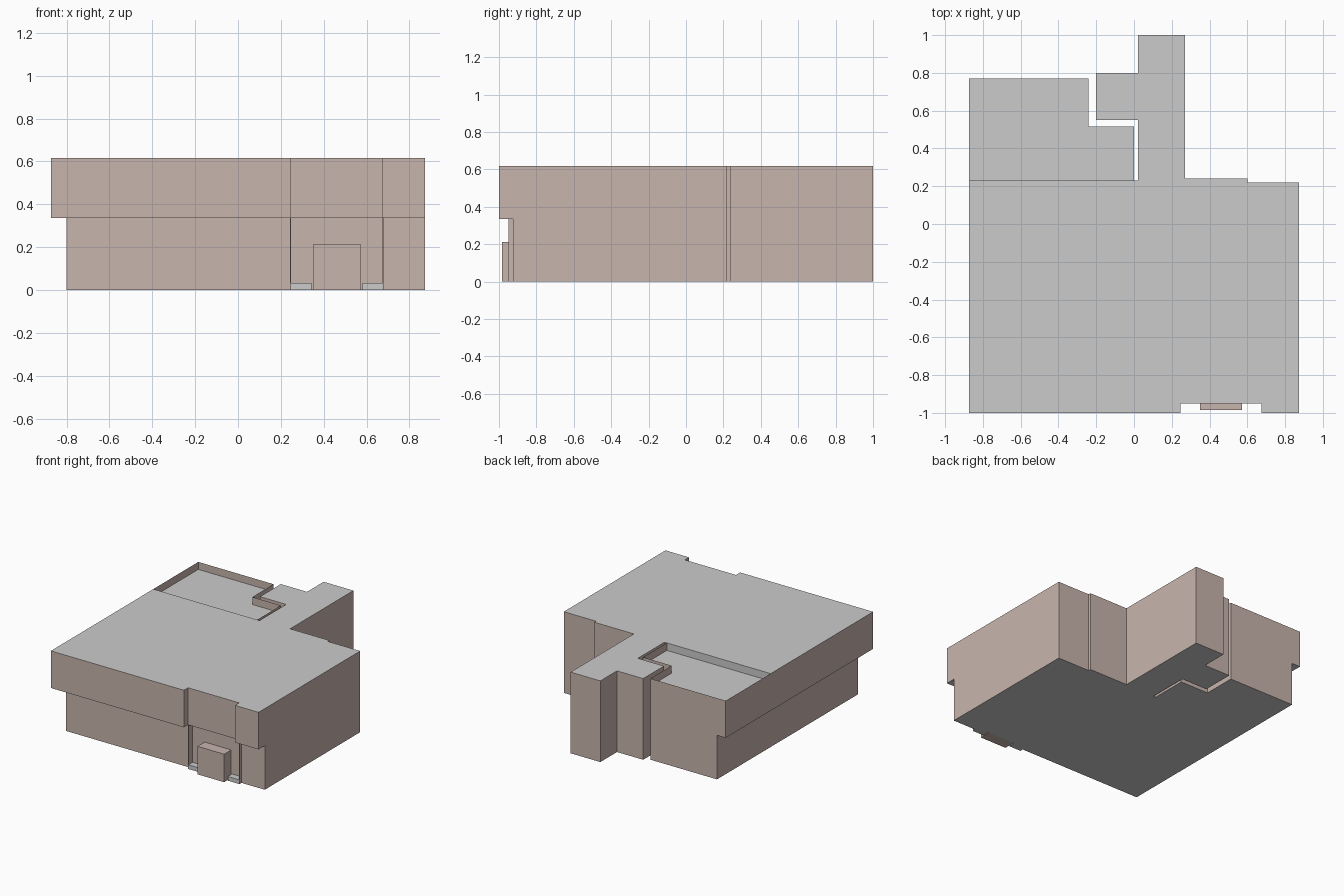
import bpy, bmesh

if "Cube" in bpy.data.objects:
    bpy.data.objects.remove(bpy.data.objects["Cube"])

pink = bpy.data.materials.new("wall_pink")
pink.diffuse_color = (0.58, 0.46, 0.42, 1)
pink.use_nodes = True
pink.node_tree.nodes["Principled BSDF"].inputs["Base Color"].default_value = pink.diffuse_color

W, TOP, MID, SUNK = 0.873, 0.617, 0.335, 0.56


def finish(name, bm, mat=None):
    me = bpy.data.meshes.new(name)
    bm.to_mesh(me)
    bm.free()
    ob = bpy.data.objects.new(name, me)
    bpy.context.collection.objects.link(ob)
    if mat:
        me.materials.append(mat)
    return ob


def walls(name, path, z0, z1, mat=pink, closed=True):
    """Vertical wall sheet along a counter-clockwise path."""
    bm = bmesh.new()
    lo = [bm.verts.new((x, y, z0)) for x, y in path]
    hi = [bm.verts.new((x, y, z1)) for x, y in path]
    n = len(path)
    for i in range(n if closed else n - 1):
        j = (i + 1) % n
        bm.faces.new((lo[i], lo[j], hi[j], hi[i]))
    return finish(name, bm, mat)


def slab(name, outlines, z, up=True):
    """Flat horizontal sheets at height z."""
    bm = bmesh.new()
    for pts in outlines:
        vs = [bm.verts.new((x, y, z)) for x, y in pts]
        bm.faces.new(vs if up else vs[::-1])
    return finish(name, bm)


def rect(x0, x1, y0, y1):
    return [(x0, y0), (x1, y0), (x1, y1), (x0, y1)]


def box(name, x0, x1, y0, y1, z0, z1, mat=None):
    bm = bmesh.new()
    bmesh.ops.create_cube(bm, size=1)
    for v in bm.verts:
        v.co = (x1 if v.co.x > 0 else x0, y1 if v.co.y > 0 else y0,
                z1 if v.co.z > 0 else z0)
    return finish(name, bm, mat)


# Footprint pieces shared by both storeys
back_wing = [(W, 0.22), (0.6, 0.22), (0.6, 0.24), (0.27, 0.24), (0.27, 1),
             (0.02, 1), (0.02, 0.8), (-0.2, 0.8), (-0.2, 0.55), (0.02, 0.55),
             (0.02, 0.23)]
terrace = [(0, 0.23), (0, 0.515), (-0.24, 0.515), (-0.24, 0.77)]
upper_front = [(-W, -1), (0.245, -1), (0.245, -0.95), (0.675, -0.95),
               (0.675, -1), (W, -1)]
# Lower front has an entrance recess between two thin jambs
lower_front = [(-0.8, -0.925), (0.243, -0.925), (0.243, -0.95), (0.248, -0.95),
               (0.248, -0.9), (0.673, -0.9), (0.673, -0.95), (0.678, -0.95),
               (0.678, -0.925), (W, -0.925)]
lower = lower_front + back_wing + terrace + [(-0.8, 0.77)]

# Storey walls
walls("lower_walls", lower, 0, MID)
walls("upper_walls", upper_front + back_wing + terrace + [(-W, 0.77)], MID, TOP)

# Roofs, terrace step, base and overhang undersides
slab("main_roof", [upper_front + back_wing + [(-W, 0.23)]], TOP)
slab("sunken_roof", [[(-W, 0.23)] + terrace + [(-W, 0.77)]], SUNK)
walls("roof_step", [(0, 0.23), (-W, 0.23)], SUNK, TOP, None, closed=False)
slab("base", [lower], 0, up=False)
slab("overhang_soffit", [rect(-W, 0.245, -1, -0.925), rect(0.245, 0.675, -0.95, -0.9),
                         rect(0.675, W, -1, -0.925), rect(-W, -0.8, -0.925, 0.77)],
     MID, up=False)

# Entrance block with a low ledge on each side
box("entrance_block", 0.35, 0.573, -0.985, -0.9, 0, 0.213, pink)
for side, x0, x1 in (("left", 0.248, 0.343), ("right", 0.58, 0.673)):
    box("entrance_ledge_" + side, x0, x1, -0.95, -0.9, 0, 0.032)
